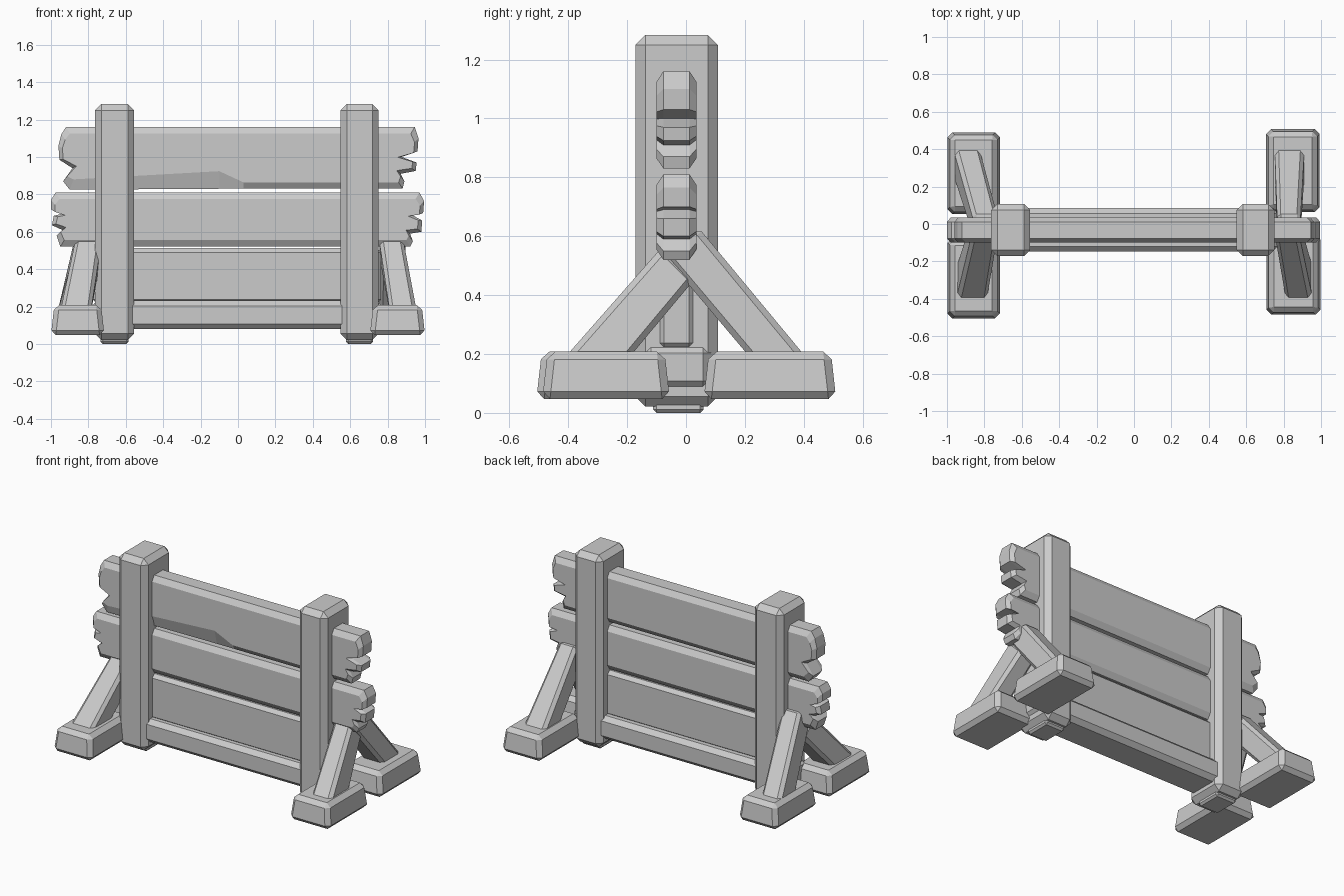
import bpy, bmesh
from mathutils import Vector

if "Cube" in bpy.data.objects:
    bpy.data.objects.remove(bpy.data.objects["Cube"])


def finish(bm, name):
    bmesh.ops.recalc_face_normals(bm, faces=bm.faces[:])
    me = bpy.data.meshes.new(name)
    bm.to_mesh(me)
    bm.free()
    ob = bpy.data.objects.new(name, me)
    bpy.context.collection.objects.link(ob)
    return ob


def solid(name, lower, upper, bevel):
    """Chamfered block between two four-point rings."""
    bm = bmesh.new()
    a = [bm.verts.new(p) for p in lower]
    b = [bm.verts.new(p) for p in upper]
    bm.faces.new(a)
    bm.faces.new(b)
    for i in range(4):
        j = (i + 1) % 4
        bm.faces.new((a[i], a[j], b[j], b[i]))
    bmesh.ops.recalc_face_normals(bm, faces=bm.faces[:])
    bmesh.ops.bevel(bm, geom=bm.edges[:], offset=bevel, segments=1,
                    affect='EDGES', clamp_overlap=True)
    return finish(bm, name)


def ring(x0, x1, y0, y1, z):
    return [(x0, y0, z), (x1, y0, z), (x1, y1, z), (x0, y1, z)]


def box(name, x, y, z, bevel, taper=0.0):
    return solid(name, ring(*x, *y, z[0]),
                 ring(x[0] + taper, x[1] - taper, y[0] + taper, y[1] - taper, z[1]), bevel)


def plank(name, outline):
    """Board with a jagged outline (x, z, optional front chip depth) and chamfered faces."""
    zs = [p[1] for p in outline]
    zc, half = (min(zs) + max(zs)) / 2, (max(zs) - min(zs)) / 2

    def layer(y, inset, chip):
        out = []
        for x, z, *extra in outline:
            zi = zc + (z - zc) * (1 - inset / half)
            if extra and chip:
                zi += extra[0] if z < zc else -extra[0]
            xi = x - (inset * 0.6 if x > 0 else -inset * 0.6) if abs(x) > 0.8 else x
            out.append(bm.verts.new((xi, y, zi)))
        return out

    bm = bmesh.new()
    rings = [layer(-0.1, 0.035, True), layer(-0.077, 0, False),
             layer(0.012, 0, False), layer(0.035, 0.035, False)]
    n = len(outline)
    bm.faces.new(rings[0])
    bm.faces.new(rings[-1])
    for r, s in zip(rings, rings[1:]):
        for i in range(n):
            j = (i + 1) % n
            bm.faces.new((r[i], r[j], s[j], s[i]))
    return finish(bm, name)


# Upright posts with a small peg below each
for side, x0, x1 in (("left", -0.765, -0.555), ("right", 0.548, 0.752)):
    box(side + "_post", (x0, x1), (-0.172, 0.108), (0.022, 1.283), 0.034)
    box(side + "_post_peg", (x0 + 0.03, x1 - 0.03), (-0.112, 0.06), (0.0, 0.08), 0.012)

# Broken-ended upper planks
plank("top_plank", [
    (-0.92, 1.16), (-0.1, 1.16), (0.04, 1.16), (0.945, 1.16), (0.965, 1.1), (0.96, 1.03),
    (0.875, 1.0), (0.955, 0.97), (0.95, 0.925), (0.87, 0.91), (0.89, 0.87), (0.88, 0.83),
    (0.03, 0.83), (-0.1, 0.83, 0.06), (-0.9, 0.825, 0.02), (-0.935, 0.87),
    (-0.885, 0.94), (-0.955, 0.985), (-0.96, 1.06), (-0.945, 1.12)])
plank("middle_plank", [
    (-0.975, 0.81), (0.97, 0.81), (0.995, 0.765), (0.99, 0.7), (0.93, 0.69),
    (0.985, 0.66), (0.98, 0.6), (0.92, 0.59), (0.935, 0.55), (0.92, 0.52),
    (-0.95, 0.52), (-0.97, 0.58), (-0.94, 0.61), (-0.995, 0.635),
    (-0.985, 0.685), (-0.945, 0.695), (-1.0, 0.72), (-1.0, 0.77)])

# Lower plank and thick bottom rail run through the posts
box("lower_plank", (-0.775, 0.765), (-0.097, 0.032), (0.215, 0.512), 0.022)
box("bottom_rail", (-0.78, 0.77), (-0.147, 0.085), (0.08, 0.232), 0.028)

# Foot blocks and diagonal braces
FEET = [
    ("front_left", (-1.0, -0.714), (-0.508, -0.07),
     (-0.955, -0.79), (-0.87, -0.73)),
    ("front_right", (0.705, 1.0), (-0.488, -0.055),
     (0.815, 0.96), (0.755, 0.885)),
    ("back_left", (-1.0, -0.714), (0.05, 0.492),
     (-0.97, -0.83), (-0.86, -0.725)),
    ("back_right", (0.703, 0.995), (0.06, 0.51),
     (0.752, 0.912), (0.765, 0.89)),
]
for name, fx, fy, low, high in FEET:
    box(name + "_foot", fx, fy, (0.047, 0.208), 0.026, 0.018)
    # side profile of the brace: outer and inner (y, z) at each end
    if name.startswith("front"):
        o0, i0, o1, i1 = (-0.445, 0.15), (-0.225, 0.15), (-0.08, 0.565), (0.03, 0.455)
    else:
        o0, i0, o1, i1 = (0.44, 0.15), (0.25, 0.15), (0.04, 0.632), (-0.075, 0.535)
    quads = [[(x[0], *o), (x[1], *o), (x[1], *i), (x[0], *i)]
             for x, o, i in ((low, o0, i0), (high, o1, i1))]
    solid(name + "_brace", quads[0], quads[1], 0.02)
